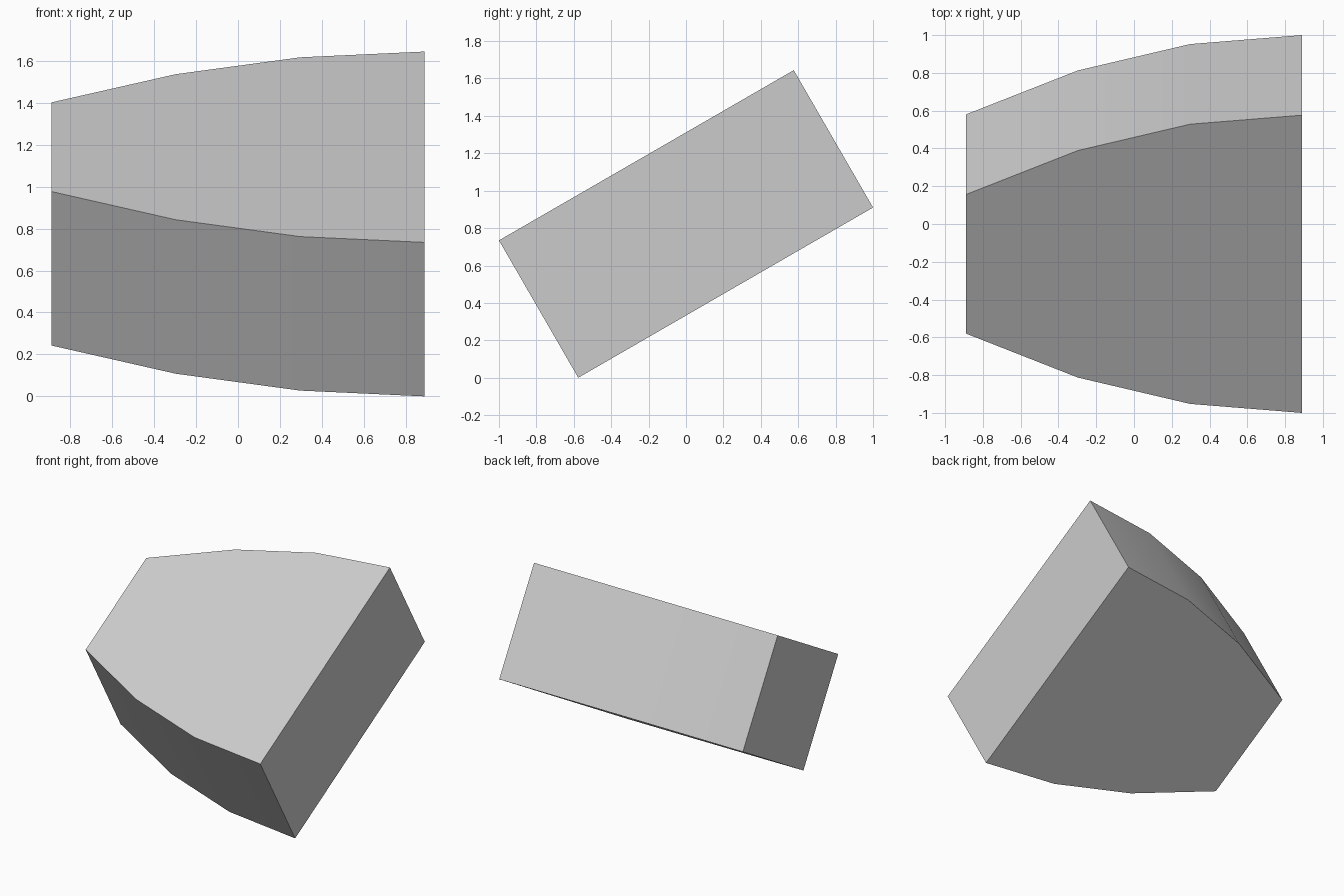
import bpy, bmesh, math
from mathutils import Matrix

if "Cube" in bpy.data.objects:
    bpy.data.objects.remove(bpy.data.objects["Cube"])

TILT = math.radians(30)
THICK = 0.848
# half outline: x position, half width
HALF = [(-0.89, 0.425), (-0.297, 0.694), (0.297, 0.855), (0.89, 0.91)]

# tapered slab: mirrored outline extruded to thickness
bm = bmesh.new()
outline = [(x, -w) for x, w in HALF] + [(x, w) for x, w in reversed(HALF)]
face = bm.faces.new([bm.verts.new((x, y, -THICK / 2)) for x, y in outline])
top = bmesh.ops.extrude_face_region(bm, geom=[face])["geom"]
bmesh.ops.translate(bm, vec=(0, 0, THICK),
                    verts=[v for v in top if isinstance(v, bmesh.types.BMVert)])
bmesh.ops.recalc_face_normals(bm, faces=bm.faces)

# lean the slab back and rest it on its front lower edge
bm.transform(Matrix.Rotation(TILT, 4, 'X'))
bm.transform(Matrix.Translation((0, 0, -min(v.co.z for v in bm.verts))))

mesh = bpy.data.meshes.new("tilted_wedge_block")
bm.to_mesh(mesh)
bm.free()
block = bpy.data.objects.new("tilted_wedge_block", mesh)
bpy.context.collection.objects.link(block)

# smooth curved flanks, sharp rims
bpy.context.view_layer.objects.active = block
block.select_set(True)
bpy.ops.object.shade_smooth_by_angle(angle=math.radians(30))
